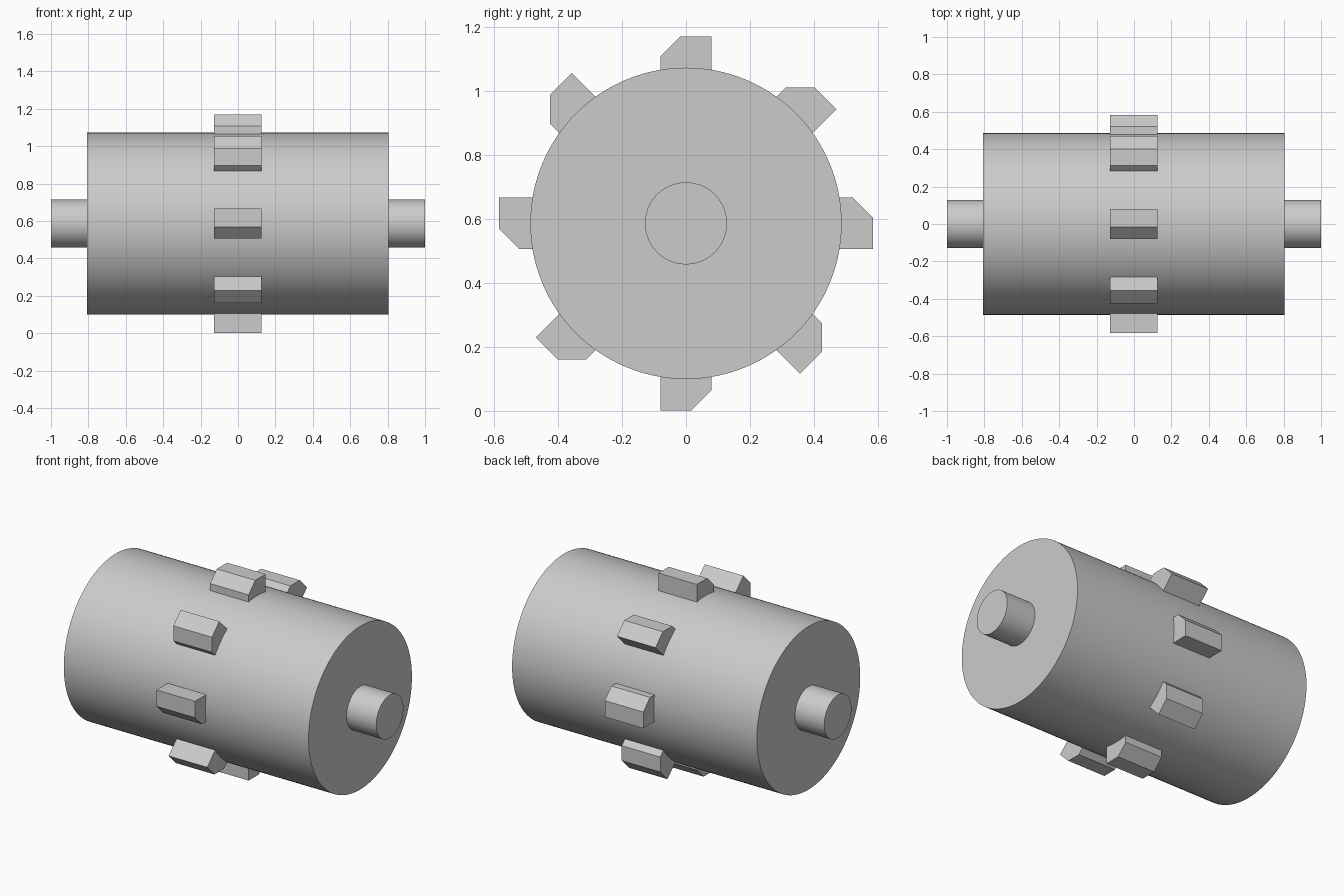
import bpy
import bmesh
import math
from mathutils import Matrix

AXIS_Z = 0.586

cube = bpy.data.objects.get("Cube")
if cube:
    bpy.data.objects.remove(cube, do_unlink=True)

# One plain grey for the whole machined part
grey = bpy.data.materials.new("plain grey")
grey.use_nodes = True
grey.diffuse_color = (0.6, 0.6, 0.6, 1)
grey.node_tree.nodes["Principled BSDF"].inputs["Base Color"].default_value = (0.6, 0.6, 0.6, 1)


def cylinder(name, radius, x0, x1):
    """Smooth cylinder lying along x."""
    bpy.ops.mesh.primitive_cylinder_add(
        vertices=128, radius=radius, depth=x1 - x0,
        location=((x0 + x1) / 2, 0, AXIS_Z), rotation=(0, math.pi / 2, 0))
    obj = bpy.context.object
    obj.name = name
    obj.data.materials.append(grey)
    bpy.ops.object.shade_smooth_by_angle(angle=math.radians(30))


def tooth(name, angle):
    """Chamfered block extruded along x, turned about the drum axis."""
    profile = [(-0.08, 0.45), (0.08, 0.45), (0.08, 0.584), (-0.017, 0.584), (-0.08, 0.521)]
    bm = bmesh.new()
    face = bm.faces.new([bm.verts.new((-0.128, y, z)) for y, z in profile])
    ext = bmesh.ops.extrude_face_region(bm, geom=[face])
    moved = [g for g in ext["geom"] if isinstance(g, bmesh.types.BMVert)]
    bmesh.ops.translate(bm, verts=moved, vec=(0.254, 0, 0))
    bmesh.ops.recalc_face_normals(bm, faces=bm.faces)
    mesh = bpy.data.meshes.new(name)
    bm.to_mesh(mesh)
    bm.free()
    mesh.materials.append(grey)
    obj = bpy.data.objects.new(name, mesh)
    obj.matrix_world = Matrix.Translation((0, 0, AXIS_Z)) @ Matrix.Rotation(angle, 4, "X")
    bpy.context.collection.objects.link(obj)


# Drum and the shaft stubs at its two ends
cylinder("drum", 0.486, -0.807, 0.805)
cylinder("right_shaft", 0.128, -1.0, -0.8)
cylinder("left_shaft", 0.128, 0.8, 1.0)

# Ring of eight teeth around the middle
for i in range(8):
    tooth(f"tooth_{i + 1}", i * math.tau / 8)
